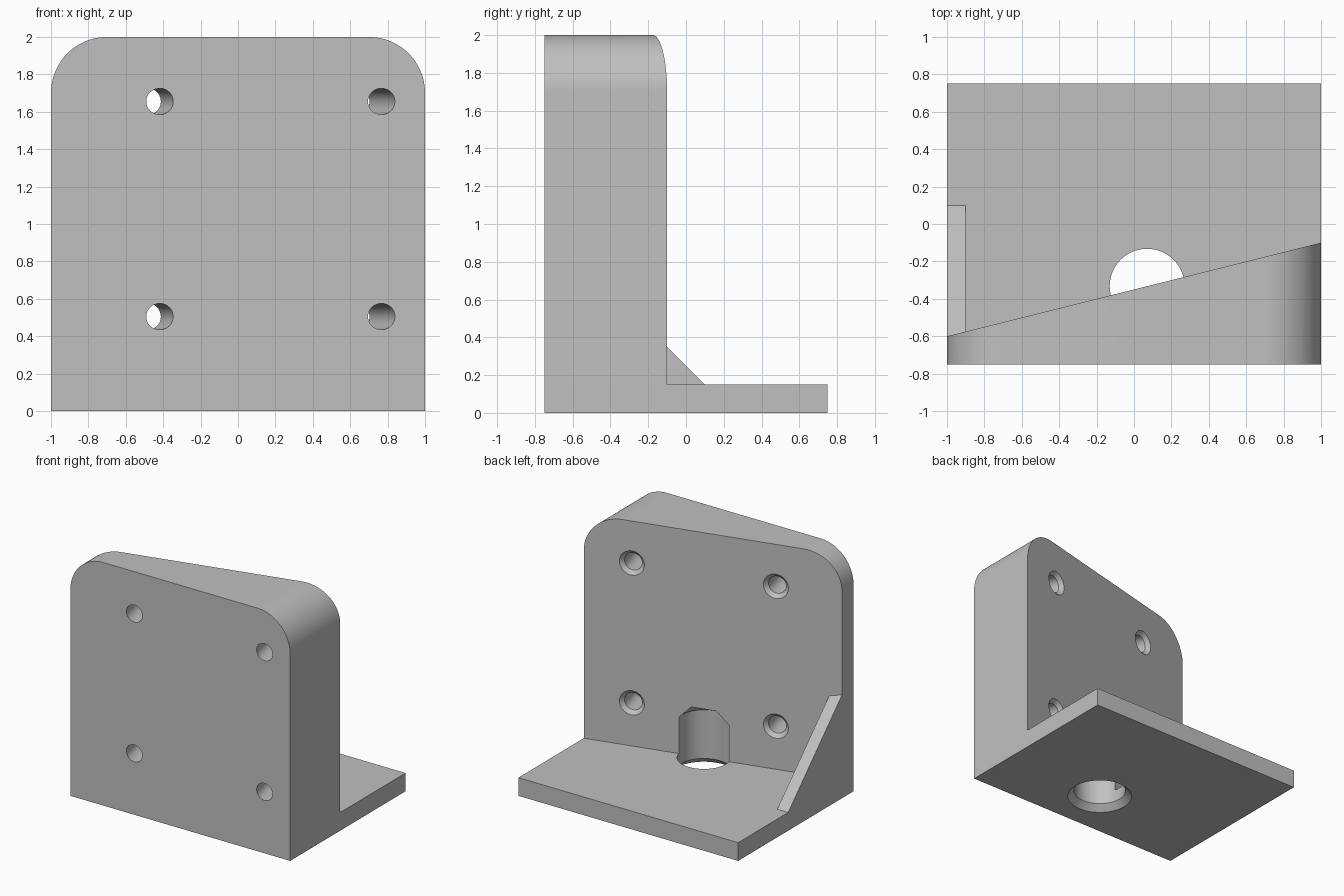
import bpy, bmesh
from math import sin, cos, pi, radians
from mathutils import Vector

if "Cube" in bpy.data.objects:
    bpy.data.objects.remove(bpy.data.objects["Cube"])

grey = bpy.data.materials.new("light_grey")
grey.use_nodes = True
colour = (0.53, 0.53, 0.53, 1)
grey.diffuse_color = colour
grey.node_tree.nodes["Principled BSDF"].inputs["Base Color"].default_value = colour

SLANT = Vector((-0.25, 1, 0)).normalized()   # outward normal of the sloping back face
CENTRE = Vector((0.07, -0.3325, 0))          # middle of the hole pattern on that face


def finish(bm, name):
    bmesh.ops.recalc_face_normals(bm, faces=bm.faces)
    mesh = bpy.data.meshes.new(name)
    bm.to_mesh(mesh)
    bm.free()
    mesh.materials.append(grey)
    obj = bpy.data.objects.new(name, mesh)
    bpy.context.collection.objects.link(obj)
    return obj


def prism(points, offset):
    """Extrude a closed outline along offset."""
    bm = bmesh.new()
    face = bm.faces.new([bm.verts.new(p) for p in points])
    new = bmesh.ops.extrude_face_region(bm, geom=[face])["geom"]
    verts = [v for v in new if isinstance(v, bmesh.types.BMVert)]
    bmesh.ops.translate(bm, verts=verts, vec=offset)
    return bm


def lathe(name, profile, origin, axis, steps=48):
    """Closed solid of revolution; profile is (radius, distance along axis)."""
    turn = Vector(axis).to_track_quat("Z", "Y")
    bm = bmesh.new()
    rings = []
    for r, h in profile:
        rings.append([bm.verts.new(origin + turn @ Vector(
            (r * cos(2 * pi * i / steps), r * sin(2 * pi * i / steps), h)))
            for i in range(steps)])
    for a, b in zip(rings, rings[1:]):
        for i in range(steps):
            j = (i + 1) % steps
            bm.faces.new((a[i], a[j], b[j], b[i]))
    bm.faces.new(rings[0])
    bm.faces.new(rings[-1])
    obj = finish(bm, name)
    obj.hide_render = True
    return obj


def combine(target, tool, operation):
    mod = target.modifiers.new(tool.name, "BOOLEAN")
    mod.operation = operation
    mod.solver = "EXACT"
    mod.object = tool
    bpy.context.view_layer.objects.active = target
    bpy.ops.object.modifier_apply(modifier=mod.name)
    bpy.data.objects.remove(tool)


# Upright wedge with rounded top corners, sliced along the sloping back
outline = [(-1, -0.75, 0), (1, -0.75, 0)]
for cx, start in ((0.7, 0), (-0.7, 90)):
    for i in range(25):
        a = radians(start + 90 * i / 24)
        outline.append((cx + 0.3 * cos(a), -0.75, 1.7 + 0.3 * sin(a)))
bm = prism(outline, (0, 1, 0))
bmesh.ops.bisect_plane(bm, geom=bm.verts[:] + bm.edges[:] + bm.faces[:],
                       plane_co=CENTRE, plane_no=SLANT, clear_outer=True)
bmesh.ops.holes_fill(bm, edges=[e for e in bm.edges if e.is_boundary])
bracket = finish(bm, "angle_bracket")

# Base plate
plate = finish(prism([(-1, -0.75, 0), (1, -0.75, 0), (1, 0.75, 0), (-1, 0.75, 0)],
                     (0, 0, 0.15)), "base_plate")
combine(bracket, plate, "UNION")

# Side gusset
gusset = finish(prism([(-1, 0.1, 0.15), (-1, -0.6, 0.85), (-1, -0.65, 0.85),
                       (-1, -0.65, 0.1), (-1, 0.1, 0.1)], (0.1, 0, 0)), "gusset")
combine(bracket, gusset, "UNION")

# Four countersunk holes square to the sloping face
along = Vector((1, 0.25, 0)).normalized()
for side in (-1, 1):
    for z in (0.505, 1.655):
        spot = CENTRE + along * side * 0.575 + Vector((0, 0, z))
        combine(bracket, lathe("screw_hole", [(0.07, -1), (0.07, -0.03), (0.11, 0.01)],
                               spot, SLANT), "DIFFERENCE")

# Large vertical hole with flared bottom and tapered roof
combine(bracket, lathe("centre_hole", [(0.26, -0.01), (0.2, 0.05), (0.2, 0.45), (0.1, 0.55)],
                       CENTRE, (0, 0, 1), 64), "DIFFERENCE")

# Smooth the curved surfaces, keep the edges crisp
bpy.ops.object.select_all(action="DESELECT")
bracket.select_set(True)
bpy.context.view_layer.objects.active = bracket
bpy.ops.object.shade_smooth_by_angle(angle=radians(30))
